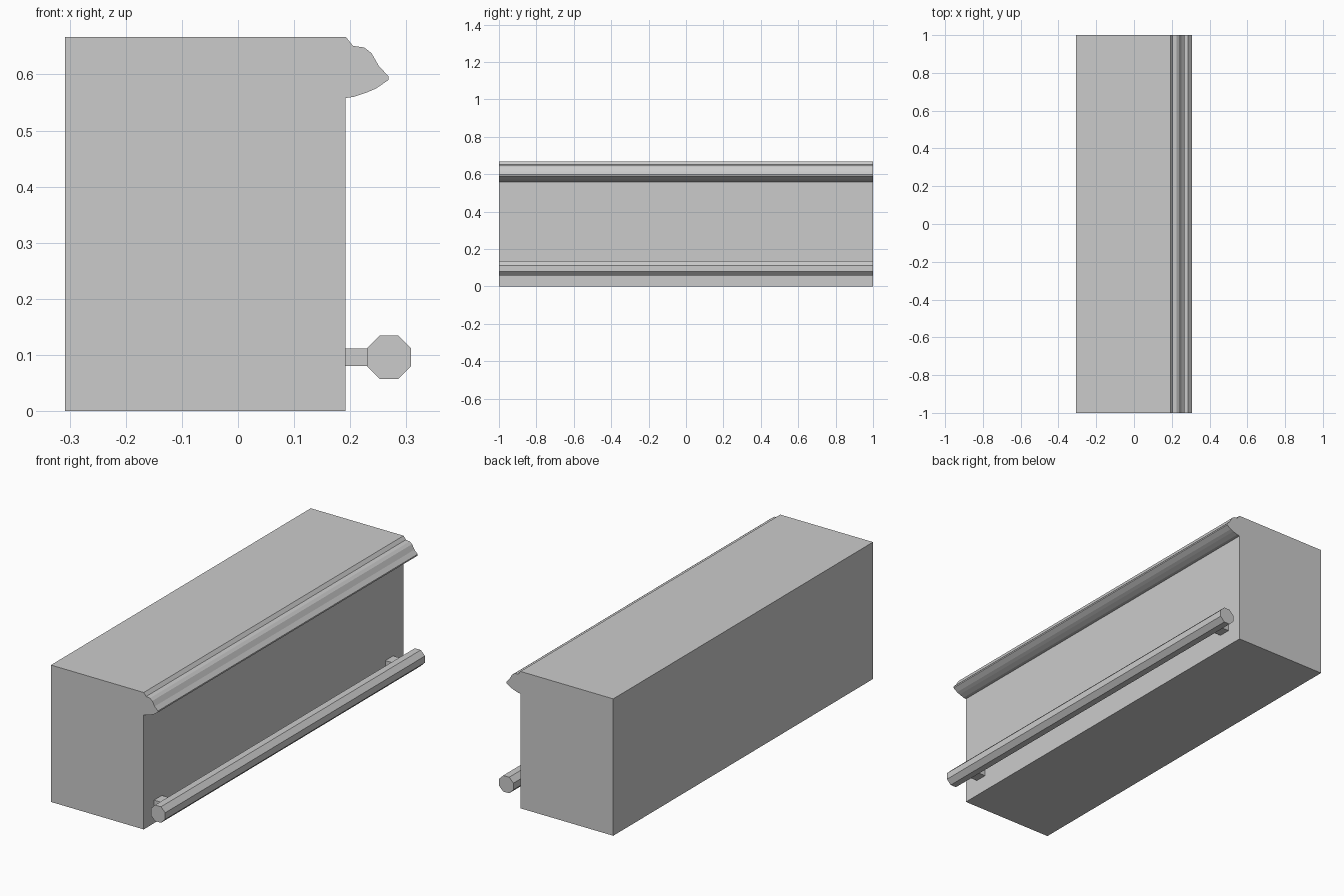
import bpy, bmesh, math

if "Cube" in bpy.data.objects:
    bpy.data.objects.remove(bpy.data.objects["Cube"])

BODY_BACK, BODY_FRONT, HEIGHT = -0.308, 0.192, 0.667


def extrude_profile(name, points, y0, y1):
    """Closed x-z outline extruded along y."""
    bm = bmesh.new()
    face = bm.faces.new([bm.verts.new((x, y0, z)) for x, z in points])
    result = bmesh.ops.extrude_face_region(bm, geom=[face])
    moved = [g for g in result["geom"] if isinstance(g, bmesh.types.BMVert)]
    bmesh.ops.translate(bm, verts=moved, vec=(0, y1 - y0, 0))
    bmesh.ops.recalc_face_normals(bm, faces=bm.faces)
    mesh = bpy.data.meshes.new(name)
    bm.to_mesh(mesh)
    bm.free()
    obj = bpy.data.objects.new(name, mesh)
    bpy.context.collection.objects.link(obj)
    return obj


def rect(x0, x1, z0, z1):
    return [(x0, z0), (x1, z0), (x1, z1), (x0, z1)]


# Counter body
extrude_profile("counter_body", rect(BODY_BACK, BODY_FRONT, 0, HEIGHT), -1, 1)

# Moulded edge along the top of the counter
moulding = [(BODY_FRONT, HEIGHT), (0.205, 0.651), (0.225, 0.648), (0.238, 0.638),
            (0.251, 0.615), (0.268, 0.597), (0.268, 0.590), (0.246, 0.575),
            (0.230, 0.568), (0.206, 0.560), (BODY_FRONT, 0.558)]
extrude_profile("edge_moulding", moulding, -1, 1)

# Octagonal foot rail
radius = 0.039 / math.cos(math.pi / 8)
octagon = [(0.269 + radius * math.cos((i + 0.5) * math.pi / 4),
            0.096 + radius * math.sin((i + 0.5) * math.pi / 4)) for i in range(8)]
extrude_profile("foot_rail", octagon, -1, 1)

# Brackets holding the rail near both ends
for name, y in (("near", -0.89), ("far", 0.89)):
    extrude_profile(f"rail_bracket_{name}", rect(BODY_FRONT, 0.23, 0.08, 0.112),
                    y - 0.03, y + 0.03)
